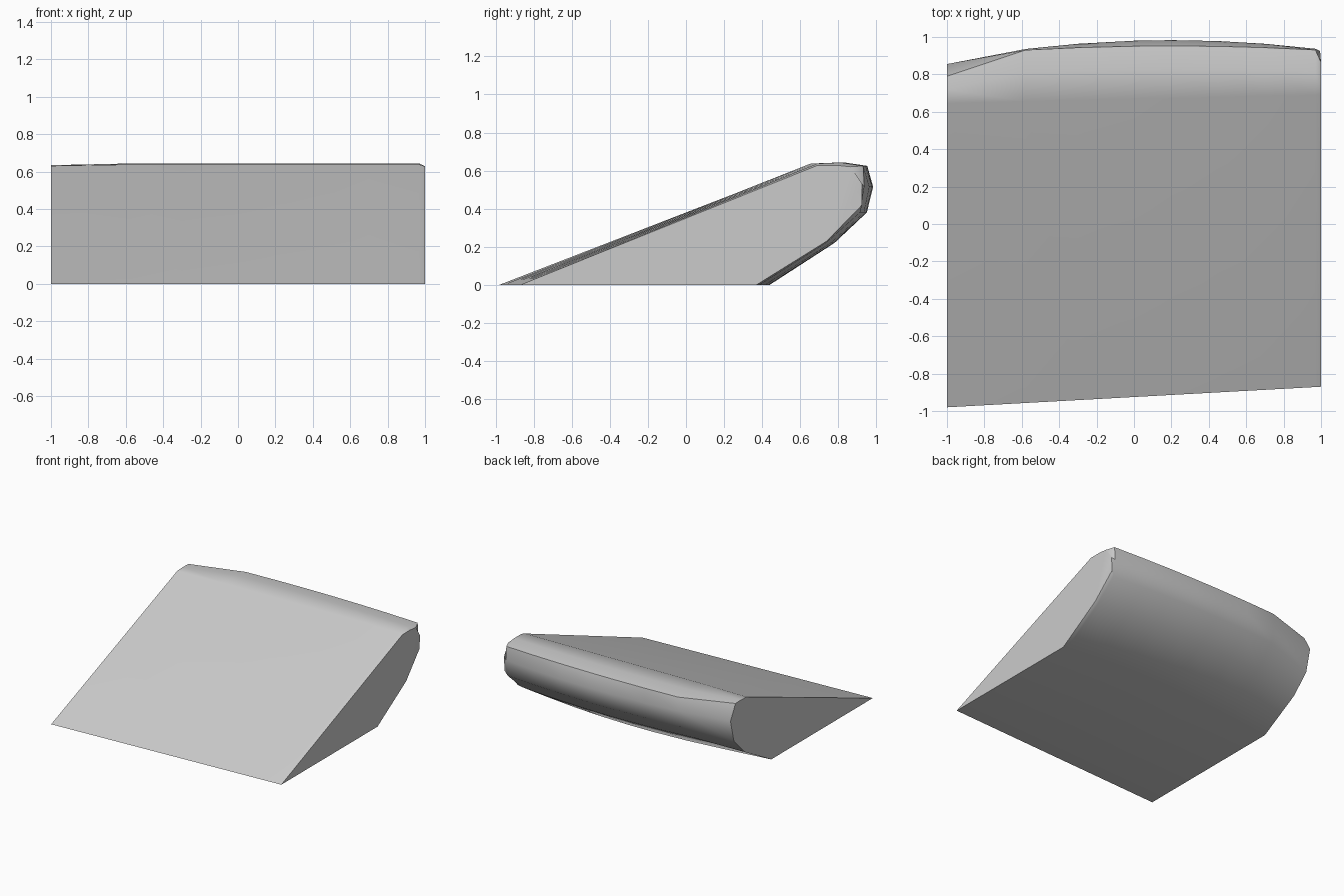
import bpy, bmesh

cube = bpy.data.objects.get("Cube")
if cube:
    bpy.data.objects.remove(cube, do_unlink=True)

# Single plain grey finish
grey = bpy.data.materials.new("light grey")
grey.use_nodes = True
grey.diffuse_color = (0.6, 0.6, 0.6, 1)
grey.node_tree.nodes["Principled BSDF"].inputs["Base Color"].default_value = (0.6, 0.6, 0.6, 1)

# Profiles as (y, z): front tip, bottom back, curved back, top crease, top front
LEFT_X, RIGHT_X = 1.0, -1.0
right_end = [(-0.98, 0), (0.33, 0), (0.67, 0.19), (0.81, 0.33),
             (0.855, 0.51), (0.79, 0.632), (0.72, 0.634), (0.645, 0.63)]
middle = [(-0.92, 0), (0.44, 0), (0.78, 0.22), (0.95, 0.38),
          (0.983, 0.515), (0.952, 0.625), (0.83, 0.643), (0.67, 0.637)]
left_end = [(-0.87, 0), (0.37, 0), (0.74, 0.23), (0.925, 0.42),
            (0.925, 0.53), (0.865, 0.62), (0.79, 0.628), (0.69, 0.627)]
bow = [0, 0.09, 0.075, 0.06, 0.078, 0.036, 0.03, 0]   # backward bulge per point


def middle_section(x):
    """Middle profile, pulled in towards the ends; the front edges run skewed."""
    pts = []
    for i, (y, z) in enumerate(middle):
        y -= bow[i] * (x - 0.2) ** 2
        if i == 0:
            y = -0.925 + 0.055 * x
        if i == 7:
            y = 0.668 + 0.022 * x
        pts.append((x, y, z))
    return pts


# Loft the sections along the width
sections = [[(RIGHT_X, y, z) for y, z in right_end]]
sections += [middle_section(x) for x in (-0.58, -0.3, 0, 0.2, 0.45, 0.7, 0.97)]
end = [(LEFT_X, y, z) for y, z in left_end]
end[3] = (0.99, *left_end[3])      # shallow corner facet on the left end
end[4] = (0.995, *left_end[4])
sections.append(end)

bm = bmesh.new()
rings = [[bm.verts.new(p) for p in s] for s in sections]
n = len(middle)
for a, b in zip(rings, rings[1:]):
    for i in range(n):
        j = (i + 1) % n
        bm.faces.new((a[i], a[j], b[j], b[i]))

# End caps, the left one split along its corner facet
bm.faces.new(rings[0])
last = rings[-1]
bm.faces.new([last[i] for i in (0, 1, 2, 5, 6, 7)])
bm.faces.new([last[i] for i in (2, 3, 4, 5)])
bmesh.ops.recalc_face_normals(bm, faces=bm.faces)

mesh = bpy.data.meshes.new("wedge_body")
bm.to_mesh(mesh)
bm.free()
mesh.materials.append(grey)
body = bpy.data.objects.new("wedge_body", mesh)
bpy.context.collection.objects.link(body)

# Smooth back, sharp crease and ends, flat large faces
for o in bpy.context.selected_objects:
    o.select_set(False)
body.select_set(True)
bpy.context.view_layer.objects.active = body
bpy.ops.object.shade_smooth_by_angle(angle=0.65)
weighted = body.modifiers.new("flat_large_faces", 'WEIGHTED_NORMAL')
weighted.keep_sharp = True
